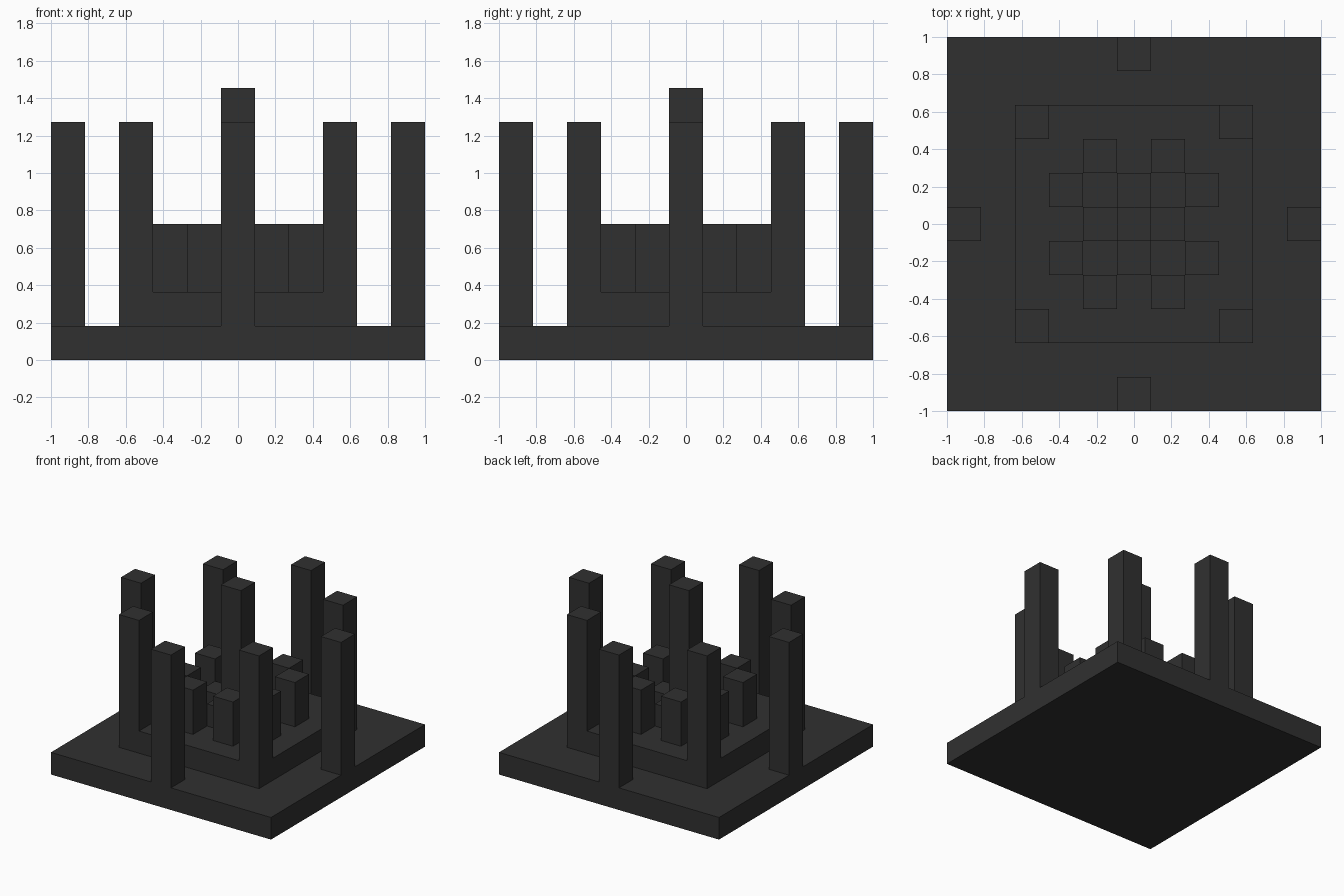
import bpy
import bmesh
from mathutils import Matrix, Vector

if "Cube" in bpy.data.objects:
    bpy.data.objects.remove(bpy.data.objects["Cube"], do_unlink=True)

U = 2 / 11  # one block

charcoal = bpy.data.materials.new("charcoal")
charcoal.use_nodes = True
colour = (0.03, 0.03, 0.03, 1)
charcoal.diffuse_color = colour
charcoal.node_tree.nodes["Principled BSDF"].inputs["Base Color"].default_value = colour


def block(name, x, y, bottom, top, wide=1, deep=1):
    """Box centred on x, y, measured in block units."""
    bm = bmesh.new()
    bmesh.ops.create_cube(bm, size=U)
    bm.transform(Matrix.Diagonal((wide, deep, top - bottom, 1)))
    mesh = bpy.data.meshes.new(name)
    bm.to_mesh(mesh)
    bm.free()
    mesh.materials.append(charcoal)
    obj = bpy.data.objects.new(name, mesh)
    obj.location = Vector((x, y, (bottom + top) / 2)) * U
    bpy.context.collection.objects.link(obj)


# Stepped platform
block("base_slab", 0, 0, 0, 1, 11, 11)
block("upper_step", 0, 0, 1, 2, 7, 7)

# Central pillar
block("central_pillar", 0, 0, 2, 8)

# Low cross arms and outer pillars on the four sides
for side, x, y in (("left", 1, 0), ("right", -1, 0), ("front", 0, -1), ("back", 0, 1)):
    block(f"{side}_cross_arm", x, y, 2, 3)
    block(f"{side}_outer_pillar", 5 * x, 5 * y, 1, 7)

# Corner pillars and pairs of short posts in each quadrant
for x_name, sx in (("left", 1), ("right", -1)):
    for y_name, sy in (("front", -1), ("back", 1)):
        corner = f"{y_name}_{x_name}"
        block(f"{corner}_corner_pillar", 3 * sx, 3 * sy, 2, 7)
        block(f"{corner}_inner_post", sx, 2 * sy, 2, 4)
        block(f"{corner}_side_post", 2 * sx, sy, 2, 4)
